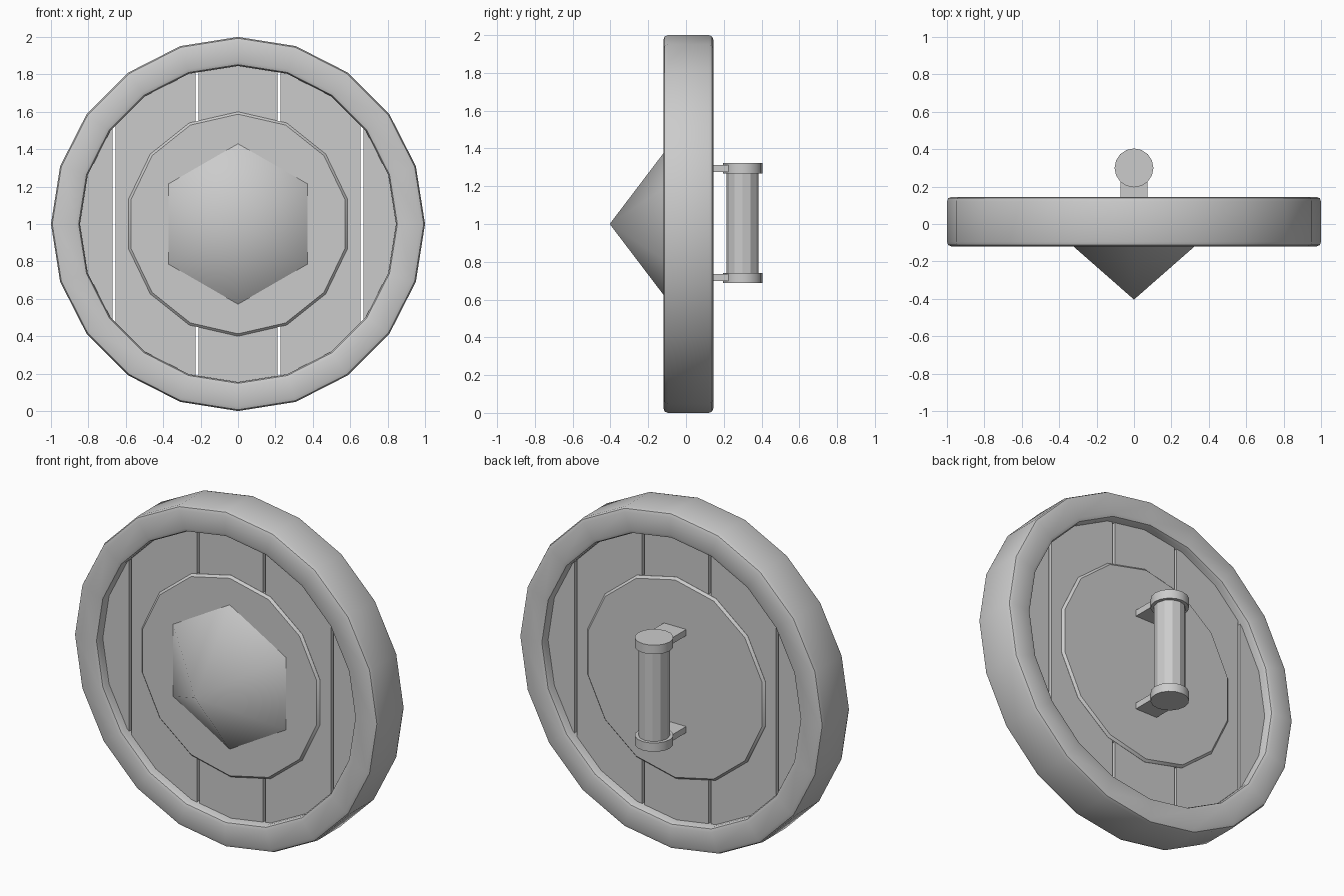
import bpy, bmesh
from math import sin, cos, pi, radians

if "Cube" in bpy.data.objects:
    bpy.data.objects.remove(bpy.data.objects["Cube"])


def finish(bm, name, smooth=None):
    bmesh.ops.recalc_face_normals(bm, faces=bm.faces)
    me = bpy.data.meshes.new(name)
    bm.to_mesh(me)
    bm.free()
    ob = bpy.data.objects.new(name, me)
    bpy.context.collection.objects.link(ob)
    if smooth:
        bpy.ops.object.select_all(action='DESELECT')
        ob.select_set(True)
        bpy.context.view_layer.objects.active = ob
        bpy.ops.object.shade_smooth_by_angle(angle=radians(smooth))
    return ob


def lathe(profile, n, place, closed=False):
    """Spin (radius, height) points into n sides; cap the ends unless closed."""
    bm = bmesh.new()
    rings = [[bm.verts.new(place(r * sin(2 * pi * i / n), r * cos(2 * pi * i / n), h))
              for i in range(n)] for r, h in profile]
    pairs = list(zip(rings, rings[1:]))
    if closed:
        pairs.append((rings[-1], rings[0]))
    else:
        bm.faces.new(rings[0])
        bm.faces.new(rings[-1])
    for a, b in pairs:
        for i in range(n):
            j = (i + 1) % n
            bm.faces.new((a[i], a[j], b[j], b[i]))
    return bm


def face_on(u, v, h):      # axis along y, through shield centre
    return (u, h, 1 + v)


def upright(u, v, h):      # axis along z, through the grip
    return (u, 0.30 + v, h)


def box(name, x, y0, y1, z0, z1):
    bm = bmesh.new()
    bmesh.ops.create_cube(bm, size=1)
    for v in bm.verts:
        v.co = (x * 2 * v.co.x, y0 + (y1 - y0) * (v.co.y + .5), z0 + (z1 - z0) * (v.co.z + .5))
    return finish(bm, name)


# Rounded rim
F, B, RO, RI = -0.12, 0.145, 1.0, 0.845
b, m = 0.025, 0.007
rim = [(RI, F + b), (RI + m, F + m), (RI + b, F), (RO - b, F), (RO - m, F + m), (RO, F + b),
       (RO, B - b), (RO - m, B - m), (RO - b, B), (RI + b, B), (RI + m, B - m), (RI, B - b)]
finish(lathe(rim, 20, face_on, closed=True), "rim", 40)

# Five planks: a disc cut into strips with see-through gaps
cuts, g = [-0.95, -0.664, -0.218, 0.218, 0.664, 0.95], 0.008
for k in range(5):
    bm = lathe([(0.90, -0.064), (0.90, 0.089)], 20, face_on)
    for x, s in ((cuts[k] + g, -1), (cuts[k + 1] - g, 1)):
        bmesh.ops.bisect_plane(bm, geom=bm.verts[:] + bm.edges[:] + bm.faces[:],
                               plane_co=(x, 0, 0), plane_no=(s, 0, 0), clear_outer=True)
        bmesh.ops.holes_fill(bm, edges=[e for e in bm.edges if e.is_boundary], sides=0)
    finish(bm, f"plank_{k + 1}")

# Centre plate, visible on both faces
c = 0.013
plate = [(0.60 - c, -0.078), (0.60, -0.078 + c), (0.60, 0.103 - c), (0.60 - c, 0.103)]
finish(lathe(plate, 14, face_on), "centre_plate", 30)

# Six-sided pointed boss
bm = lathe([(0.433, -0.075), (0.0, -0.404)], 6, face_on)
bmesh.ops.remove_doubles(bm, verts=bm.verts, dist=1e-5)
finish(bm, "boss", 75)

# Grip with end caps and brackets
finish(lathe([(0.085, 0.72), (0.085, 1.29)], 12, upright), "grip")
for side, z0, z1, a0, a1 in (("lower", 0.688, 0.74, 0.698, 0.735), ("upper", 1.268, 1.322, 1.275, 1.312)):
    finish(lathe([(0.104, z0), (0.104, z1)], 16, upright), side + "_grip_cap", 30)
    box(side + "_bracket", 0.073, 0.09, 0.29, a0, a1)
